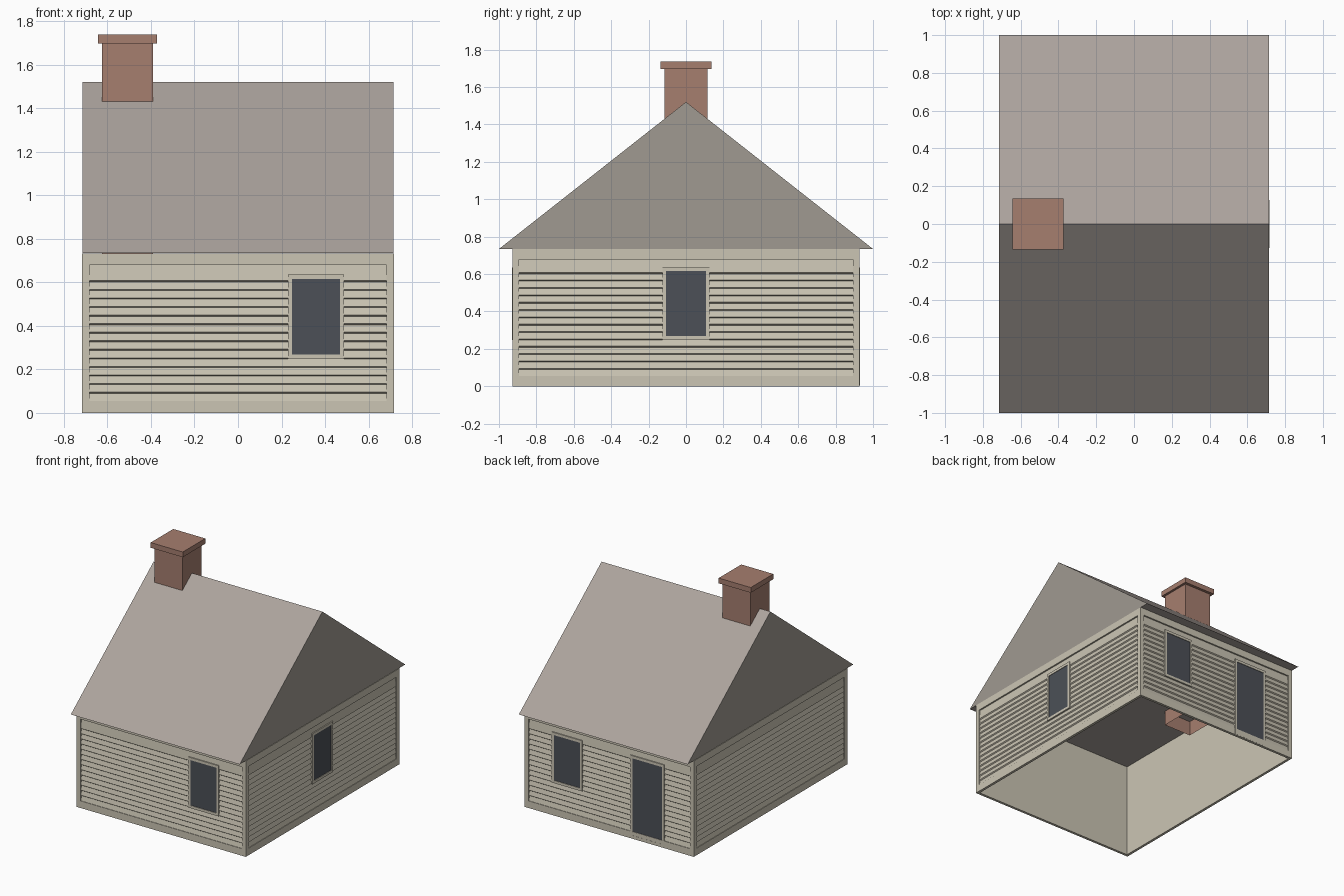
import bpy, bmesh
from math import radians
from mathutils import Matrix, Vector

cube = bpy.data.objects.get("Cube")
if cube:
    bpy.data.objects.remove(cube, do_unlink=True)


def material(name, srgb):
    rgb = [(c / 255 / 12.92) if c < 11 else ((c / 255 + 0.055) / 1.055) ** 2.4 for c in srgb]
    m = bpy.data.materials.new(name)
    m.use_nodes = True
    m.diffuse_color = (*rgb, 1)
    bsdf = m.node_tree.nodes["Principled BSDF"]
    bsdf.inputs["Base Color"].default_value = (*rgb, 1)
    bsdf.inputs["Roughness"].default_value = 0.9
    return m


SIDING = material("cream siding", (203, 197, 180))
ROOF = material("warm grey shingle", (172, 163, 157))
GABLE = material("gable grey", (160, 154, 145))
BRICK = material("brick", (166, 126, 111))
GLASS = material("dark glass", (76, 80, 87))


def finish(name, bm, *mats):
    mesh = bpy.data.meshes.new(name)
    bm.to_mesh(mesh)
    bm.free()
    for m in mats:
        mesh.materials.append(m)
    obj = bpy.data.objects.new(name, mesh)
    bpy.context.collection.objects.link(obj)
    return obj


def add_box(bm, lo, hi):
    lo, hi = Vector(lo), Vector(hi)
    mat = Matrix.Translation((lo + hi) / 2) @ Matrix.Diagonal((*(hi - lo), 1))
    return bmesh.ops.create_cube(bm, size=1, matrix=mat)["verts"]


def add_frame(bm, u0, u1, z0, z1, side, rail, y0, y1):
    """Four bars round a rectangle that faces -y."""
    add_box(bm, (u0, y0, z0), (u0 + side, y1, z1))
    add_box(bm, (u1 - side, y0, z0), (u1, y1, z1))
    add_box(bm, (u0 + side, y0, z0), (u1 - side, y1, z0 + rail))
    add_box(bm, (u0 + side, y0, z1 - rail), (u1 - side, y1, z1))


HALF_X, HALF_Y = 0.716, 0.928
EAVE, RIDGE = 0.734, 1.52
WALL_TOP = EAVE - 0.001
TRIM, RAIL = 0.034, 0.054
LAPS, FIRST_LAP, PITCH = 14, 0.09, 0.0393


def siding_profile():
    """Overlapping boards: each leans out towards its lower edge."""
    inner, outer = 0.012, 0.004
    pts = [(outer, RAIL)]
    for i in range(LAPS):
        z = FIRST_LAP + i * PITCH
        pts += [(inner, z), (outer, z + 0.006)]
    return pts + [(inner, WALL_TOP - RAIL)]


def build_wall(name, angle, half, dist, openings):
    turn = Matrix.Rotation(radians(angle), 4, "Z")
    face = -dist

    # Backing and border trim
    bm = bmesh.new()
    add_box(bm, (-half, face + 0.012, 0), (half, face + 0.02, WALL_TOP))
    add_frame(bm, -half, half, 0, WALL_TOP, TRIM, RAIL, face, face + 0.012)
    parts = [finish(name + "_wall", bm, SIDING)]

    # Lapped boards
    bm = bmesh.new()
    rows = [[bm.verts.new((s * (half - TRIM), face + d, z)) for s in (-1, 1)]
            for d, z in siding_profile()]
    for a, b in zip(rows, rows[1:]):
        bm.faces.new((a[0], a[1], b[1], b[0]))
    parts.append(finish(name + "_siding", bm, SIDING))

    # Framed openings
    for kind, u0, u1, z0, z1 in openings:
        bm = bmesh.new()
        add_frame(bm, u0, u1, z0, z1, 0.018, 0.02, face - 0.001, face + 0.012)
        parts.append(finish(f"{name}_{kind}_frame", bm, SIDING))
        bm = bmesh.new()
        add_box(bm, (u0 + 0.016, face + 0.003, z0 + 0.018),
                (u1 - 0.016, face + 0.011, z1 - 0.018))
        parts.append(finish(f"{name}_{kind}_pane", bm, GLASS))

    for p in parts:
        p.data.transform(turn)


# Walls
build_wall("front", 0, HALF_X, HALF_Y, [("window", 0.229, 0.486, 0.248, 0.635)])
build_wall("left", 90, HALF_Y, HALF_X, [("window", -0.126, 0.126, 0.248, 0.635)])
build_wall("back", 180, HALF_X, HALF_Y, [("window", -0.486, -0.229, 0.248, 0.635),
                                         ("door", 0.178, 0.464, 0.005, 0.635)])
build_wall("right", 270, HALF_Y, HALF_X, [])

# Roof prism with closed underside
bm = bmesh.new()
ends = [[bm.verts.new((x, y, z)) for y, z in ((-1, EAVE), (1, EAVE), (0, RIDGE))]
        for x in (-0.714, 0.714)]
for tri in ends:
    bm.faces.new(tri)
for i in range(3):
    j = (i + 1) % 3
    bm.faces.new((ends[0][i], ends[0][j], ends[1][j], ends[1][i]))
bmesh.ops.recalc_face_normals(bm, faces=bm.faces)
for f in bm.faces:
    f.material_index = int(abs(f.normal.x) > 0.9)
finish("roof", bm, ROOF, GABLE)

# Chimney stack, open at the bottom
bm = bmesh.new()
add_box(bm, (-0.624, -0.115, 0.62), (-0.39, 0.115, 1.7))
bm.normal_update()
bmesh.ops.delete(bm, geom=[f for f in bm.faces if f.normal.z < -0.9], context="FACES")
finish("chimney_stack", bm, BRICK)

# Chimney cap
bm = bmesh.new()
add_box(bm, (-0.643, -0.136, 1.697), (-0.372, 0.136, 1.737))
finish("chimney_cap", bm, BRICK)
